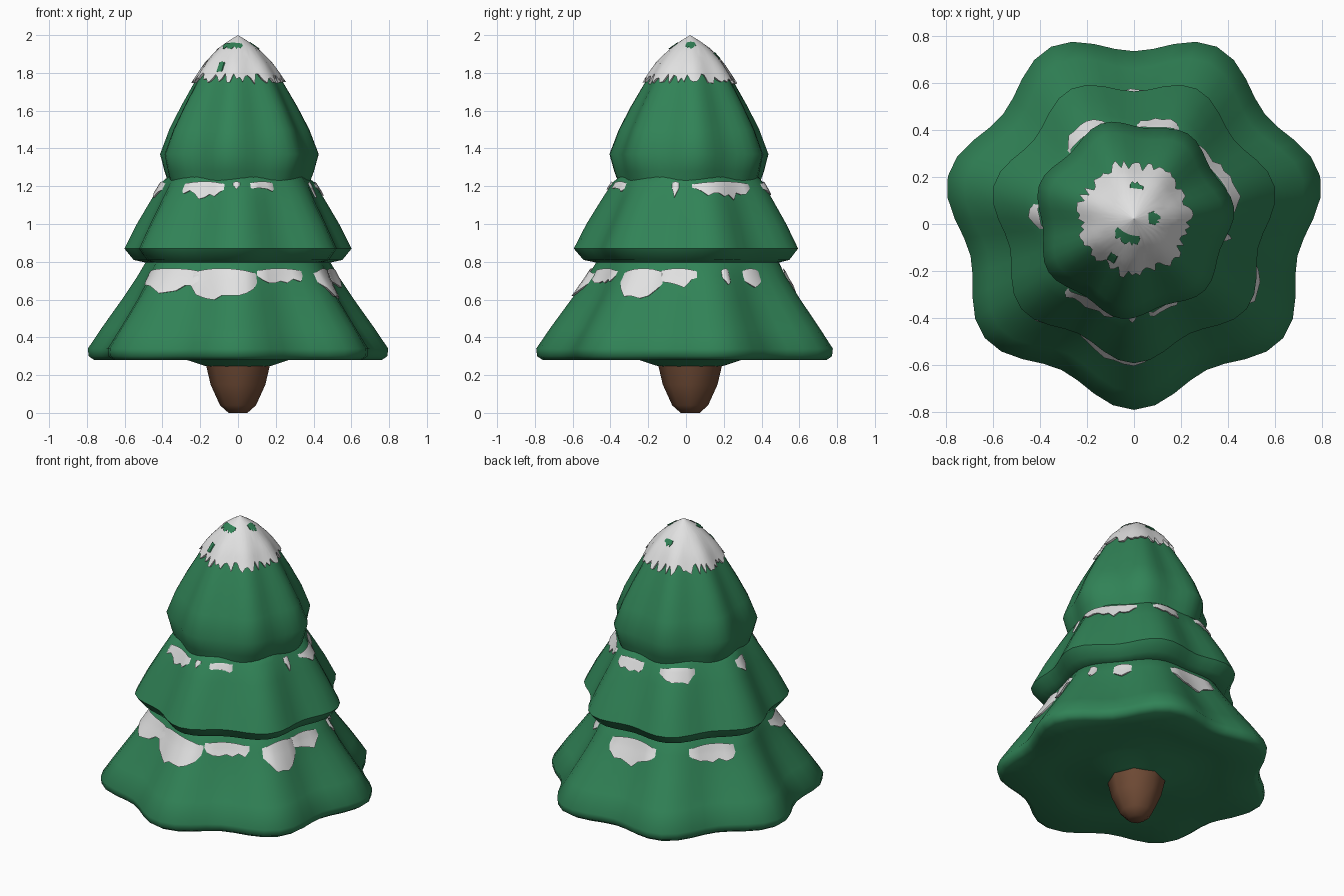
import bpy
import math
import random

random.seed(4)
if "Cube" in bpy.data.objects:
    bpy.data.objects.remove(bpy.data.objects["Cube"])

SIDES = 56
LOBES = 7
SHIFT_Y = 0.022


def material(name, color):
    mat = bpy.data.materials.new(name)
    mat.use_nodes = True
    mat.diffuse_color = (*color, 1)
    bsdf = mat.node_tree.nodes["Principled BSDF"]
    bsdf.inputs["Base Color"].default_value = (*color, 1)
    bsdf.inputs["Roughness"].default_value = 0.9
    return mat


green = material("needle green", (0.03, 0.225, 0.094))
white = material("snow white", (0.75, 0.75, 0.75))
brown = material("bark brown", (0.16, 0.07, 0.036))


def make_object(name, verts, faces, mat, angle=50):
    mesh = bpy.data.meshes.new(name)
    mesh.from_pydata(verts, [], faces)
    mesh.materials.append(mat)
    obj = bpy.data.objects.new(name, mesh)
    bpy.context.collection.objects.link(obj)
    bpy.ops.object.select_all(action="DESELECT")
    obj.select_set(True)
    bpy.context.view_layer.objects.active = obj
    bpy.ops.object.shade_smooth_by_angle(angle=math.radians(angle))
    return obj


def lobed(r, amp, a, phase):
    return r + amp * math.cos(LOBES * (a - math.radians(phase)))


def point(r, a, z):
    return (r * math.cos(a), r * math.sin(a) + SHIFT_Y, z)


def lathe(name, profile, phase, mat, sides=SIDES):
    """Closed lobed solid from rings of (height, radius, lobe depth)."""
    verts, faces = [], []
    for z, r, amp in profile:
        for i in range(sides):
            a = math.tau * i / sides
            verts.append(point(lobed(r, amp, a, phase), a, z))
    for j in range(len(profile) - 1):
        for i in range(sides):
            k = (i + 1) % sides
            faces.append((j * sides + i, j * sides + k,
                          (j + 1) * sides + k, (j + 1) * sides + i))
    faces.append(tuple(reversed(range(sides))))
    top = (len(profile) - 1) * sides
    faces.append(tuple(range(top, top + sides)))
    return make_object(name, verts, faces, mat)


def surface_radius(profile, phase, a, z):
    """Radius of a tier's outer skin at a height and angle."""
    if z >= profile[-1][0]:
        return 0.0
    for (z0, r0, m0), (z1, r1, m1) in zip(profile, profile[1:]):
        if z0 <= z <= z1:
            t = (z - z0) / (z1 - z0)
            return lobed(r0 + t * (r1 - r0), m0 + t * (m1 - m0), a, phase)
    return profile[0][1]


def patch(name, tier, span, low, high, mat, lift=0.012, jag=0.02, ring=False):
    """Ragged shell lying on a tier, with its border tucked into the skin."""
    profile, phase = tier
    cols = max(4, round((span[1] - span[0]) / 4))
    rows = 8
    verts, faces = [], []
    wobble = [random.uniform(-1, 1) for _ in range(cols + 1)]
    wobble[-1] = wobble[0]
    for i in range(cols + 1):
        t = i / cols
        a = math.radians(span[0] + t * (span[1] - span[0]))
        fat = 1 if ring else max(0.08, math.sin(math.pi * t)) ** 0.45
        bottom = high - (high - low + jag * wobble[i]) * (0.2 + 0.8 * fat)
        top = high if ring else high - (1 - fat) * 0.3 * (high - low)
        for j in range(rows + 1):
            s = max(0, j - 1) / (rows - 1)
            z = bottom + (top - bottom) * s
            side_edge = not ring and i in (0, cols)
            border = j == 0 or side_edge
            r = surface_radius(profile, phase, a, z)
            if ring and j == rows:
                r = 0
            else:
                r += -0.006 if border else lift
            verts.append(point(max(r, 0), a, z))
    n = rows + 1
    for i in range(cols):
        for j in range(rows):
            faces.append((i * n + j, (i + 1) * n + j,
                          (i + 1) * n + j + 1, i * n + j + 1))
    return make_object(name, verts, faces, mat, 60)


# Three foliage tiers: underside rings, then outer skin
lower_skin = [(0.34, 0.765, 0.05), (0.45, 0.69, 0.05), (0.6, 0.59, 0.04),
              (0.72, 0.52, 0.025), (0.8, 0.48, 0.015), (0.86, 0.42, 0)]
middle_skin = [(0.87, 0.58, 0.036), (1.0, 0.515, 0.034), (1.12, 0.45, 0.025),
               (1.22, 0.395, 0.015), (1.28, 0.34, 0)]
upper_skin = [(1.37, 0.41, 0.02), (1.5, 0.36, 0.02), (1.62, 0.3, 0.017),
              (1.75, 0.23, 0.01), (1.85, 0.165, 0.006), (1.93, 0.09, 0),
              (1.985, 0.012, 0)]
lower = (lower_skin, -90)
middle = (middle_skin, -90)
upper = (upper_skin, -97)

lathe("lower_foliage", [(0.24, 0.1, 0), (0.25, 0.18, 0), (0.29, 0.3, 0),
      (0.3, 0.5, 0.02), (0.28, 0.73, 0.05), (0.3, 0.76, 0.05)] + lower_skin,
      -90, green)
lathe("middle_foliage", [(0.83, 0.3, 0), (0.79, 0.46, 0.01),
      (0.81, 0.535, 0.03)] + middle_skin, -90, green)
lathe("upper_foliage", [(1.25, 0.25, 0), (1.2, 0.365, 0.01),
      (1.28, 0.39, 0.015)] + upper_skin, -97, green)

# Tapered trunk with few sides
lathe("trunk", [(0, 0.05, 0), (0.04, 0.095, 0), (0.15, 0.145, 0),
                (0.3, 0.18, 0)], 0, brown, 8)

# Snow lying on the lower tier: start angle, end angle, lowest height
lower_snow = [(202, 250, 0.65), (238, 282, 0.61), (280, 312, 0.685),
              (318, 345, 0.62), (340, 365, 0.67), (18, 24, 0.68),
              (33, 48, 0.66), (71, 108, 0.63), (127, 160, 0.66)]
for k, (a0, a1, low) in enumerate(lower_snow):
    patch(f"lower_snow_{k + 1}", lower, (a0, a1), low, 0.765, white)

# Snow lying on the middle tier
middle_snow = [(225, 261, 1.15), (266, 272, 1.18), (278, 300, 1.17),
               (345, 352, 1.16), (0, 52, 1.145), (62, 90, 1.15),
               (104, 136, 1.14), (170, 188, 1.16)]
for k, (a0, a1, low) in enumerate(middle_snow):
    patch(f"middle_snow_{k + 1}", middle, (a0, a1), low, 1.225, white, 0.01)

# Snow cap with bare flecks near the tip
patch("snow_cap", upper, (0, 360), 1.77, 2.0, white, 0.016, 0.03, True)
flecks = [(205, 290, 1.93, 1.96), (340, 385, 1.935, 1.965),
          (70, 100, 1.88, 1.91), (232, 250, 1.8, 1.86)]
for k, (a0, a1, low, high) in enumerate(flecks):
    patch(f"bare_fleck_{k + 1}", upper, (a0, a1), low, high, green, 0.022, 0.01)
